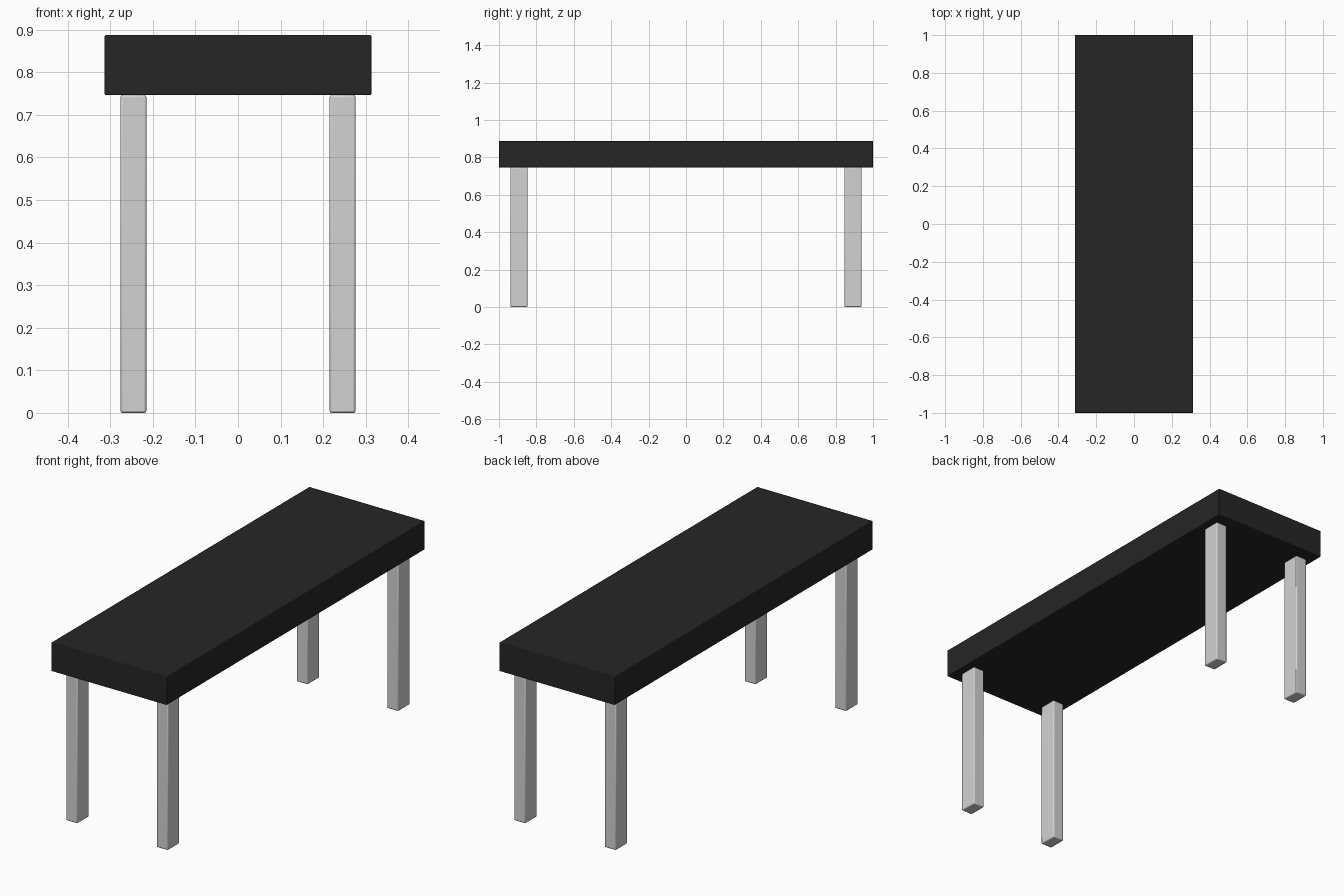
import bpy

if "Cube" in bpy.data.objects:
    bpy.data.objects.remove(bpy.data.objects["Cube"])


def make_material(name, value):
    mat = bpy.data.materials.new(name)
    mat.diffuse_color = (value, value, value, 1.0)
    mat.use_nodes = True
    mat.node_tree.nodes["Principled BSDF"].inputs["Base Color"].default_value = mat.diffuse_color
    return mat


def make_box(name, centre, size, mat, bevel):
    """Box with softly rounded edges."""
    bpy.ops.mesh.primitive_cube_add(size=1, location=centre)
    box = bpy.context.object
    box.name = name
    box.scale = size
    bpy.ops.object.transform_apply(location=False, rotation=False, scale=True)
    mod = box.modifiers.new("soft_edges", 'BEVEL')
    mod.width = bevel
    mod.segments = 2
    box.data.materials.append(mat)
    bpy.ops.object.shade_smooth_by_angle()
    return box


black = make_material("black", 0.019)
light_grey = make_material("light grey", 0.65)

TOP_Z = 0.887
UNDER_Z = 0.746

# Thick slab top
make_box("table_top", (0, 0, (TOP_Z + UNDER_Z) / 2),
         (0.626, 2.0, TOP_Z - UNDER_Z), black, 0.003)

# Four legs, inset from the corners
for y_name, sy in (("front", -1), ("back", 1)):
    for x_name, sx in (("left", -1), ("right", 1)):
        make_box(f"{y_name}_{x_name}_leg",
                 (sx * 0.2455, sy * 0.893, UNDER_Z / 2),
                 (0.061, 0.091, UNDER_Z), light_grey, 0.005)
